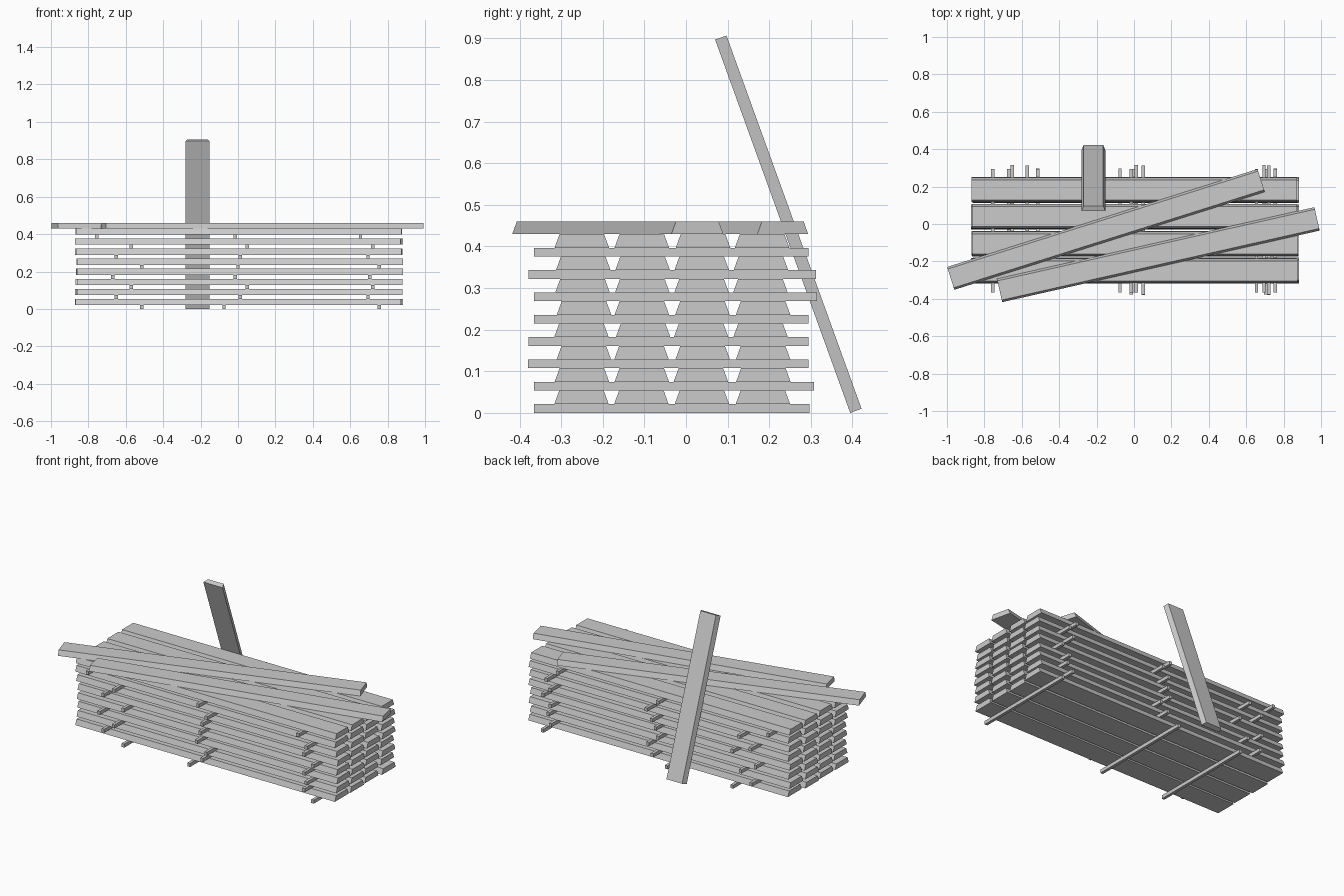
import bpy, math, random
from mathutils import Matrix, Vector

if "Cube" in bpy.data.objects:
    bpy.data.objects.remove(bpy.data.objects["Cube"])

random.seed(4)


def plank(name, length, bottom, top, height, matrix):
    """Bar along local x, centred, with a trapezoid section (bottom wider than top)."""
    section = [(-bottom / 2, -height / 2), (bottom / 2, -height / 2),
               (top / 2, height / 2), (-top / 2, height / 2)]
    verts = [(x, y, z) for x in (-length / 2, length / 2) for y, z in section]
    faces = [(3, 2, 1, 0), (4, 5, 6, 7)]
    faces += [(i, (i + 1) % 4, (i + 1) % 4 + 4, i + 4) for i in range(4)]
    mesh = bpy.data.meshes.new(name)
    mesh.from_pydata([matrix @ Vector(v) for v in verts], [], [f[::-1] for f in faces])
    mesh.update()
    import bmesh
    bm = bmesh.new()
    bm.from_mesh(mesh)
    bmesh.ops.recalc_face_normals(bm, faces=bm.faces)
    bm.to_mesh(mesh)
    bm.free()
    obj = bpy.data.objects.new(name, mesh)
    bpy.context.collection.objects.link(obj)
    return obj


def flat(x, y, z, degrees=0):
    return Matrix.Translation((x, y, z)) @ Matrix.Rotation(math.radians(degrees), 4, 'Z')


PITCH, STICK, BOARD = 0.0537, 0.021, 0.0327
LENGTH, WIDE, NARROW = 1.74, 0.131, 0.107

# per layer: x of the three spacer sticks, then their front and back ends in y
layers = [
    ((-0.515, -0.075, 0.755), -0.365, 0.297),
    ((-0.65, 0.012, 0.695), -0.365, 0.308),
    ((-0.57, 0.05, 0.72), -0.38, 0.295),
    ((-0.67, -0.015, 0.705), -0.378, 0.295),
    ((-0.515, 0.0, 0.755), -0.365, 0.295),
    ((-0.65, 0.012, 0.695), -0.365, 0.315),
    ((-0.57, 0.05, 0.72), -0.378, 0.312),
    ((-0.755, -0.015, 0.655), -0.365, 0.295),
]

for i, (xs, y0, y1) in enumerate(layers):
    z = i * PITCH
    # spacer sticks running across under the boards
    for x in xs:
        plank("spacer_stick", y1 - y0, 0.018, 0.018, STICK,
              flat(x, (y0 + y1) / 2, z + STICK / 2, 90))
    # four stacked boards
    for k in range(4):
        x = 0.005 + random.uniform(-0.008, 0.008)
        y = -0.248 + 0.1435 * k + random.uniform(-0.004, 0.004)
        plank("stacked_board", LENGTH, WIDE, NARROW, BOARD,
              flat(x, y, z + STICK + BOARD / 2))

# two loose boards lying askew on top
plank("loose_board_back", LENGTH, 0.128, 0.105, 0.031, flat(-0.15, -0.029, 0.445, 17.5))
plank("loose_board_front", LENGTH, 0.128, 0.105, 0.031, flat(0.13, -0.164, 0.445, 12.7))

# short board leaning against the back
a = math.radians(19.9)
s, c = math.sin(a), math.cos(a)
lean = Matrix(((0, 1, 0, -0.217),
               (-s, 0, c, 0.246),
               (c, 0, s, 0.4535),
               (0, 0, 0, 1)))
plank("leaning_board", 0.954, 0.128, 0.105, 0.029, lean)
